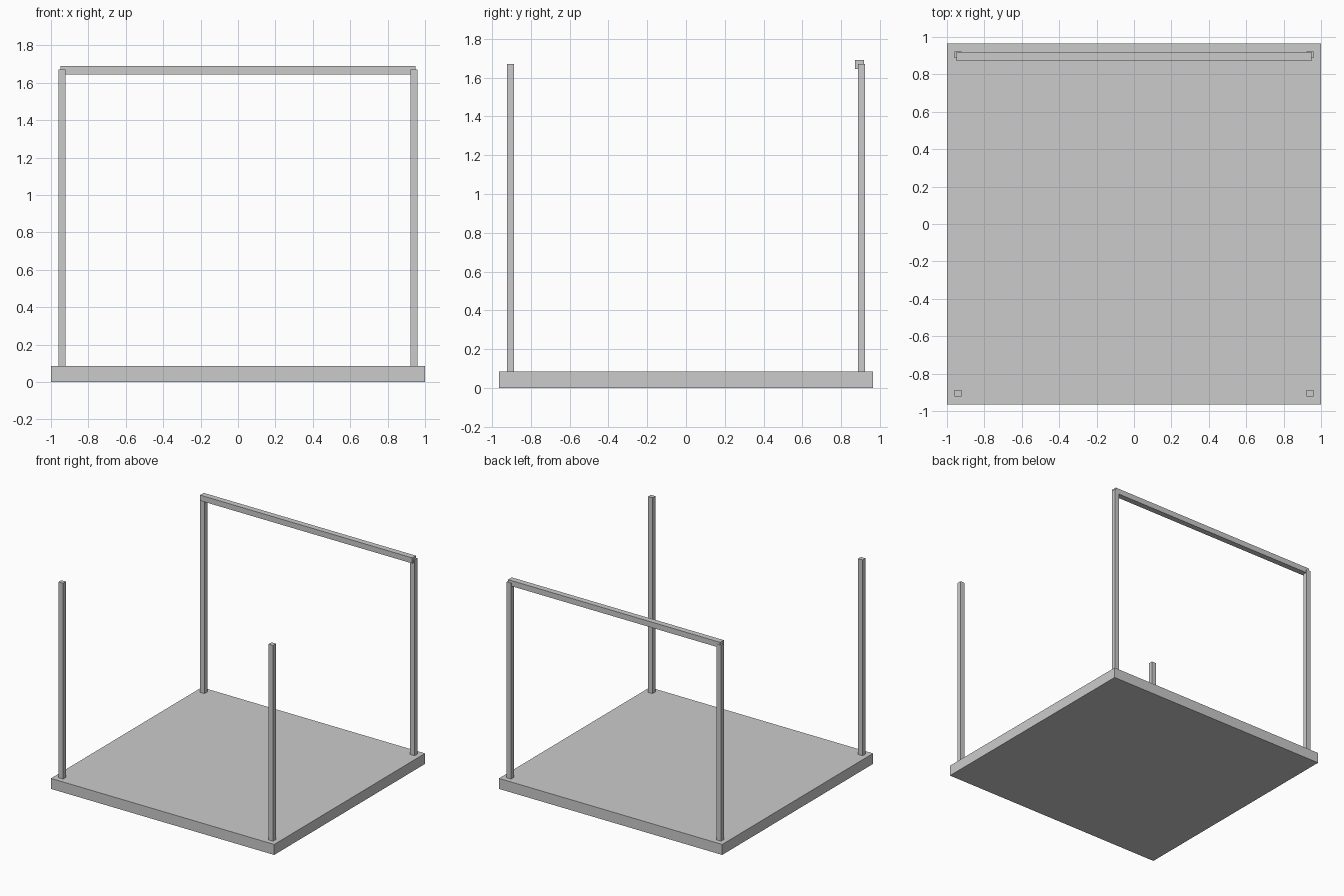
import bpy

if "Cube" in bpy.data.objects:
    bpy.data.objects.remove(bpy.data.objects["Cube"])


def box(name, lo, hi):
    """Axis-aligned box between two corners."""
    size = [b - a for a, b in zip(lo, hi)]
    mid = [(a + b) / 2 for a, b in zip(lo, hi)]
    bpy.ops.mesh.primitive_cube_add(size=1, location=mid)
    ob = bpy.context.object
    ob.name = name
    ob.scale = size
    bpy.ops.object.transform_apply(location=False, rotation=False, scale=True)
    return ob


BASE_TOP = 0.085
POST_TOP = 1.67
HALF_X, HALF_Y = 0.02, 0.018   # half widths of a post

# Floor slab
box("floor_slab", (-1, -0.965, 0), (1, 0.965, BASE_TOP))

# Four corner posts
for side, x in (("left", -0.941), ("right", 0.941)):
    for end, y in (("front", -0.905), ("back", 0.905)):
        box(f"{end}_{side}_post",
            (x - HALF_X, y - HALF_Y, BASE_TOP),
            (x + HALF_X, y + HALF_Y, POST_TOP))

# Cross beam over the back posts
box("back_beam", (-0.95, 0.872, 1.645), (0.95, 0.919, 1.69))
